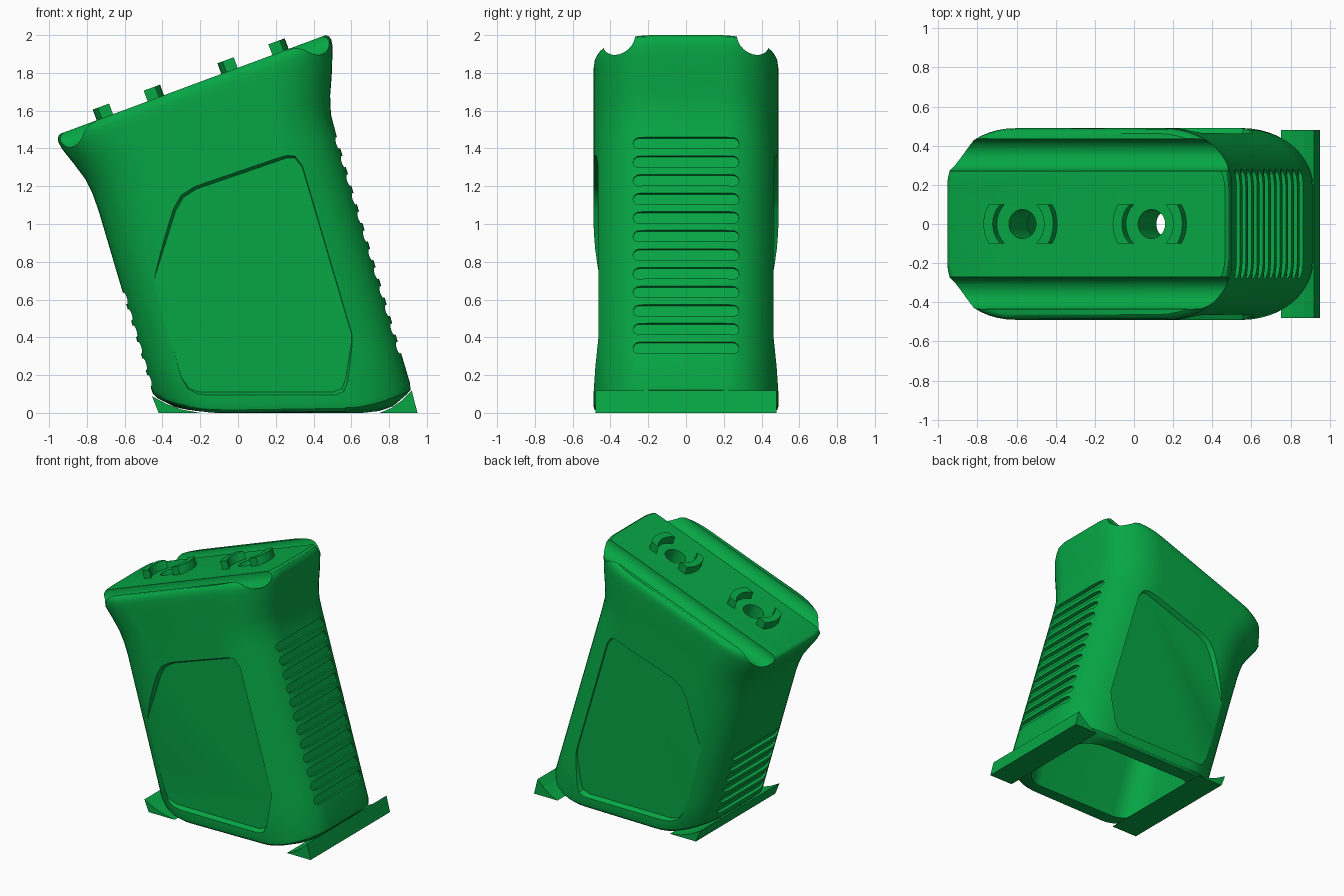
import bpy, bmesh, math
from mathutils import Vector as V

if "Cube" in bpy.data.objects:
    bpy.data.objects.remove(bpy.data.objects["Cube"])

green = bpy.data.materials.new("green")
green.diffuse_color = (0.002, 0.38, 0.058, 1)
green.use_nodes = True
green.node_tree.nodes["Principled BSDF"].inputs["Base Color"].default_value = green.diffuse_color


def loft(name, shells):
    """One mesh from closed shells; each shell is a list of equal-length rings."""
    bm = bmesh.new()
    for rings in shells:
        loops = [[bm.verts.new(p) for p in r] for r in rings]
        n = len(loops[0])
        for a, b in zip(loops, loops[1:]):
            for i in range(n):
                j = (i + 1) % n
                bm.faces.new((a[i], a[j], b[j], b[i]))
        bm.faces.new(loops[0][::-1])
        bm.faces.new(loops[-1])
    bmesh.ops.recalc_face_normals(bm, faces=bm.faces)
    me = bpy.data.meshes.new(name)
    bm.to_mesh(me)
    bm.free()
    ob = bpy.data.objects.new(name, me)
    bpy.context.collection.objects.link(ob)
    me.materials.append(green)
    return ob


def section(xl, zl, xr, zr, hw, sag=0, rx=0.36, ry=0.29, seg=12):
    """Rounded rectangle spanning a left and right point; sag drops its middle."""
    L, R = V((xl, 0, zl)), V((xr, 0, zr))
    c, d, a = (L + R) / 2, (R - L).normalized(), (R - L).length / 2
    pts = []
    for q, (sx, sy) in enumerate(((1, 1), (-1, 1), (-1, -1), (1, -1))):
        for k in range(seg + 1):
            t = (q + k / seg) * math.pi / 2
            px = sx * (a - rx) + rx * math.cos(t)
            py = sy * (hw - ry) + ry * math.sin(t)
            e = max(0, (abs(px) / a - 0.52) / 0.48)
            pts.append(c + d * px + V((0, py, -sag * (1 - e ** 1.7))))
    return pts


def cut(ob, cutter):
    m = ob.modifiers.new("cut", 'BOOLEAN')
    m.operation, m.solver, m.object = 'DIFFERENCE', 'EXACT', cutter
    bpy.context.view_layer.objects.active = ob
    bpy.ops.object.modifier_apply(modifier=m.name)
    bpy.data.objects.remove(cutter, do_unlink=True)


# grip body: flared top, slanted shaft, curved bottom
upper = [(-0.94, 1.478, 0.465, 2.0, 0.462), (-0.95, 1.466, 0.483, 1.992, 0.476),
         (-0.954, 1.45, 0.494, 1.975, 0.485), (-0.95, 1.43, 0.5, 1.945, 0.489),
         (-0.93, 1.395, 0.5, 1.9, 0.49), (-0.87, 1.32, 0.497, 1.8, 0.49),
         (-0.81, 1.24, 0.488, 1.68, 0.49), (-0.77, 1.16, 0.492, 1.58, 0.49)]
A, B = (-0.738, 1.07, 0.518, 1.48, 0.49, 0), (-0.46, 0.13, 0.91, 0.16, 0.49, 0.1)
shaft = [[a + (b - a) * k / 6 for a, b in zip(A, B)] for k in range(7)]
rings = [section(*l) for l in upper + shaft]
rings += [section(-0.45, 0.1, 0.914, 0.12, 0.484, 0.088),
          section(-0.43, 0.08, 0.89, 0.095, 0.465, 0.083),
          section(-0.33, 0.03, 0.82, 0.035, 0.43, 0.03, 0.28, 0.24),
          section(-0.2, 0, 0.72, 0, 0.40, 0, 0.2, 0.2)]
body = loft("grip_body", [rings])

# hollow inside, open at the bottom
cut(body, loft("cavity", [[section(-0.26, -0.1, 0.78, -0.1, 0.365, 0, 0.18, 0.18),
                           section(-0.62, 1.31, 0.37, 1.68, 0.365, 0, 0.18, 0.18)]]))

# frame of the sloping top face
O = V((-0.94, 0, 1.478))
T = (V((0.465, 0, 2.0)) - O).normalized()
Y = V((0, 1, 0))
N = T.cross(Y)


def circle(c, r, u, v, n=32):
    return [c + u * r * math.cos(2 * math.pi * i / n) + v * r * math.sin(2 * math.pi * i / n)
            for i in range(n)]


# two channels along the top and two screw holes
centers = [O + T * ((x + 0.94) / T.x) for x in (-0.57, 0.09)]
shells = [[circle(O + T * s + Y * y - N * 0.006, 0.083, Y, N) for s in (-0.2, 1.7)]
          for y in (-0.353, 0.353)]
shells += [[circle(c + N * h, 0.074, T, Y) for h in (0.1, -0.38)] for c in centers]
cut(body, loft("top_cuts", shells))

# recessed side panels with sloped walls
outline = [(-0.44, 0.72), (-0.33, 1.07), (-0.29, 1.14), (-0.22, 1.185), (0.26, 1.35), (0.3, 1.35),
           (0.34, 1.30), (0.6, 0.42), (0.6, 0.37), (0.57, 0.18), (0.55, 0.13), (0.5, 0.11),
           (-0.2, 0.11), (-0.26, 0.13), (-0.3, 0.19), (-0.44, 0.67)]


def panel(s):
    return [[V((0.1 + (x - 0.1) * k, s * y, 0.7 + (z - 0.7) * k)) for x, z in outline]
            for y, k in ((0.455, 1.0), (0.555, 1.08))]


cut(body, loft("panel_cuts", [panel(1), panel(-1)]))


# finger slots: twelve on the back edge, six on the front edge
def slot(p0, p1, z, side):
    p0, p1 = V((p0[0], 0, p0[1])), V((p1[0], 0, p1[1]))
    d = (p1 - p0).normalized()
    n = V((-d.z, 0, d.x)) * side
    c = p0 + d * ((z - p0.z) / d.z)
    ring = []
    for s in (1, -1):
        for k in range(9):
            t = math.pi * (k / 8 - 0.5)
            ring.append(Y * s * (0.25 + 0.03 * math.cos(t)) + d * s * 0.031 * math.sin(t))
    return [[c + n * h + p for p in ring] for h in (-0.024, 0.04)]


slots = [slot(A[2:4], B[2:4], 1.43 - 0.0985 * i, 1) for i in range(12)]
slots += [slot(A[:2], B[:2], 0.605 - 0.087 * i, -1) for i in range(6)]
cut(body, loft("slot_cuts", slots))


# locating lugs: a pair of arcs around each hole
def lug(c, s):
    ring = []
    for r, sgn in ((0.19, 1), (0.14, -1)):
        for k in range(9):
            y = sgn * 0.1 * (k / 4 - 1)
            ring.append(c + T * s * math.sqrt(r * r - y * y) + Y * y)
    return [[p + N * h for p in ring] for h in (-0.02, 0.06)]


lugs = loft("locating_lugs", [lug(c, s) for c in centers for s in (-1, 1)])


# wedges under the curved bottom corners
def wedge(name, pts):
    return loft(name, [[[V((x, y, z)) for x, z in pts] for y in (-0.48, 0.48)]])


front_wedge = wedge("front_wedge", [(-0.455, 0.088), (-0.42, 0), (-0.2, 0), (-0.3, 0.018), (-0.38, 0.048)])
back_wedge = wedge("back_wedge", [(0.92, 0.118), (0.95, 0), (0.75, 0), (0.81, 0.025), (0.87, 0.068)])

# smooth shading with crisp edges
bpy.ops.object.select_all(action='DESELECT')
for ob in (body, lugs):
    ob.select_set(True)
bpy.context.view_layer.objects.active = body
bpy.ops.object.shade_smooth_by_angle(angle=math.radians(30))
